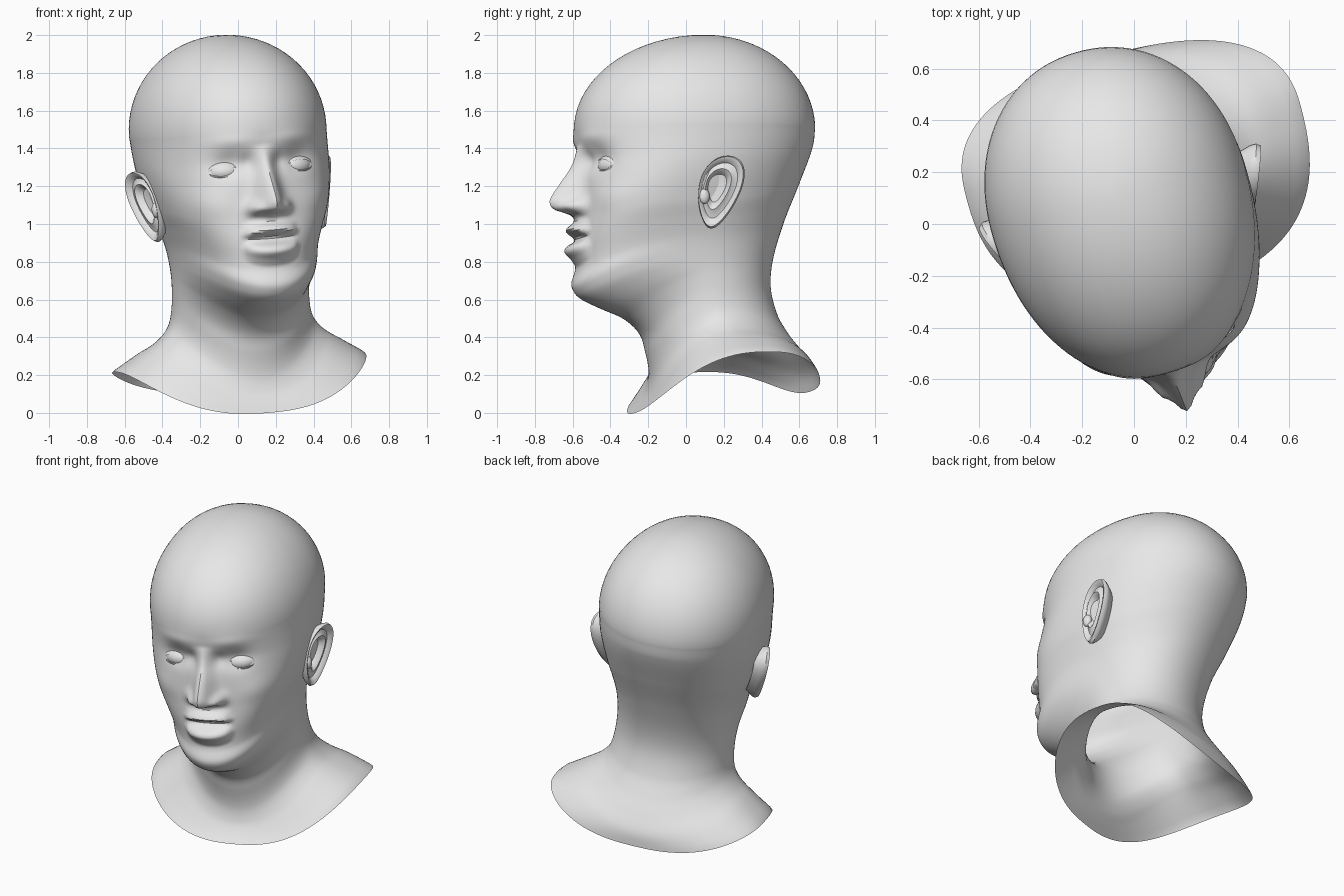
import bpy
import bmesh
from math import sin, cos, pi, sqrt, exp, radians
from mathutils import Vector, Matrix

default_cube = bpy.data.objects.get("Cube")
if default_cube:
    bpy.data.objects.remove(default_cube, do_unlink=True)

# Single clay colour
clay = bpy.data.materials.new("grey_clay")
clay.use_nodes = True
grey = (0.8, 0.8, 0.8, 1)
clay.diffuse_color = grey
clay.node_tree.nodes["Principled BSDF"].inputs["Base Color"].default_value = grey

LEAN = 0.08        # sideways tilt of the head
LEAN_PIVOT = 1.1
TEMPLE = 1.5       # height where the domed crown begins
HALF_SEGMENTS = 60


def smoothstep(low, high, value):
    t = min(max((value - low) / (high - low), 0), 1)
    return t * t * (3 - 2 * t)


def curve(points, z):
    """Smooth value at a height, from a profile listed from low to high."""
    z = min(max(z, points[0][0]), points[-1][0])
    last = len(points) - 1
    k = next(i for i in range(last) if z <= points[i + 1][0])

    def slope(i):
        (z0, v0), (z1, v1) = points[max(i - 1, 0)], points[min(i + 1, last)]
        return (v1 - v0) / (z1 - z0)

    (z0, v0), (z1, v1) = points[k], points[k + 1]
    span = z1 - z0
    t = (z - z0) / span
    blend = t * t * (3 - 2 * t)
    return (v0 + (v1 - v0) * blend + span * t * (1 - t) ** 2 * slope(k)
            - span * t * t * (1 - t) * slope(k + 1))


def place(point):
    """Tilt the upright, symmetric pose and turn it towards the left."""
    x, y, z = point
    yaw = radians(14 + 2 * smoothstep(0.2, 0.6, z))
    tilted = Vector((x - (z - LEAN_PIVOT) * LEAN, y, z + x * LEAN))
    return Matrix.Rotation(yaw, 3, 'Z') @ tilted


def surface(name, rows, loop=True, cap=False):
    """Skin a grid of points, given as rows, into one smooth object."""
    bm = bmesh.new()
    grid = [[bm.verts.new(place(p)) for p in row] for row in rows]
    count = len(rows[0])
    for lower, upper in zip(grid, grid[1:]):
        for i in range(count if loop else count - 1):
            j = (i + 1) % count
            bm.faces.new((lower[i], lower[j], upper[j], upper[i]))
    if cap:
        bm.faces.new(grid[-1])
    bmesh.ops.recalc_face_normals(bm, faces=bm.faces)
    mesh = bpy.data.meshes.new(name)
    bm.to_mesh(mesh)
    bm.free()
    mesh.materials.append(clay)
    obj = bpy.data.objects.new(name, mesh)
    bpy.context.collection.objects.link(obj)
    bpy.ops.object.select_all(action='DESELECT')
    obj.select_set(True)
    bpy.context.view_layer.objects.active = obj
    bpy.ops.object.shade_smooth_by_angle(angle=radians(40))


def ellipsoid(name, centre, radii, turn=0):
    spin = Matrix.Rotation(turn, 3, 'Z')
    circle = [2 * pi * k / 28 for k in range(28)]
    rows = []
    for i in range(17):
        lat = (i / 16 - 0.5) * pi * 0.99
        rows.append([Vector(centre) + spin @ Vector((radii[0] * cos(lat) * cos(a),
                                                     radii[1] * cos(lat) * sin(a),
                                                     radii[2] * sin(lat))) for a in circle])
    surface(name, rows)


def bump(x, z, cx, cz, sx, sz):
    """Soft mound mirrored on both sides of the face."""
    return exp(-((abs(x) - cx) / sx) ** 2 - ((z - cz) / sz) ** 2)


# Height and reach pairs for the head and neck
FRONT = [(0, .3), (.05, .255), (.11, .22), (.2, .205), (.32, .225), (.42, .26), (.5, .35),
         (.555, .48), (.6, .575), (.63, .61), (.68, .63), (.76, .605), (.9, .6),
         (1.05, .585), (1.3, .575), (1.42, .585), (TEMPLE, .59)]
BACK = [(.1, .66), (.2, .65), (.3, .595), (.4, .53), (.5, .475), (.65, .44), (.8, .455),
        (1, .52), (1.2, .605), (1.4, .685), (TEMPLE, .7)]
WIDTH = [(.275, .67), (.355, .54), (.41, .45), (.48, .39), (.56, .367), (.7, .36),
         (.8, .365), (.9, .38), (1, .41), (1.1, .445), (1.3, .49), (TEMPLE, .505)]
WIDEST = [(0, -.27), (.1, -.16), (.3, -.1), (.65, -.04), (1.05, -.04), (TEMPLE, -.11)]
NOSE_RIDGE = [(1.02, 0), (1.05, .05), (1.075, .14), (1.1, .165), (1.13, .168),
              (1.2, .125), (1.3, .055), (1.42, 0)]
# Heights here are measured from the gap between the lips
LIPS = [(-.14, 0), (-.095, .035), (-.065, .065), (-.035, .055), (0, 0),
        (.02, 0), (.045, .055), (.065, .06), (.09, .03), (.13, 0)]


def features(x, z):
    """Forward push that forms the nose, lips, sockets, brow and cheeks."""
    nose_width = 0.04 + 0.11 * max(1.36 - z, 0)
    push = curve(NOSE_RIDGE, z) * exp(-(x / nose_width) ** 2)
    push += 0.055 * bump(x, z, 0.085, 1.09, 0.034, 0.035)
    push -= 0.035 * bump(x, z, 0.18, 1.33, 0.09, 0.065)
    push -= 0.02 * bump(x, z, 0.085, 1.33, 0.035, 0.05)
    push += 0.01 * bump(x, z, 0.17, 1.45, 0.12, 0.04)
    push += 0.012 * bump(x, z, 0.3, 1.12, 0.1, 0.08)
    if abs(x) < 0.145:
        taper = sqrt(1 - (x / 0.145) ** 2)
        push += curve(LIPS, (z - 0.915) / (0.6 + 0.4 * taper)) * taper
    return push


def contour_points(z_front):
    """One rounded loop; below the brow it climbs towards the nape."""
    climb = max(1.42 - z_front, 0)
    z_side = z_front + climb * (0.23 - 0.04 * smoothstep(0.06, 0, z_front))
    z_back = z_front + climb * (0.08 + 0.43 * z_front)
    shrink = sqrt(1 - (max(z_front - TEMPLE, 0) / (2 - TEMPLE)) ** 2)
    widest = curve(WIDEST, z_front)
    front = (curve(FRONT, z_front) - widest) * shrink
    back = (curve(BACK, z_back) + widest) * shrink
    width = curve(WIDTH, z_side) * shrink
    rim = 0.4 * smoothstep(0.2, 0, z_front)
    cheeks = 0.45 * exp(-((z_front - 1.05) / 0.24) ** 2)
    points = []
    for i in range(-HALF_SEGMENTS, HALF_SEGMENTS):
        angle = pi * (abs(i) / HALF_SEGMENTS) ** 1.25
        s, c = max(sin(angle), 0), cos(angle)
        roundness = 2 / (2.1 + rim + (cheeks if c > 0 else 0))
        x = width * s ** roundness * (-1 if i < 0 else 1)
        reach = abs(c) ** roundness
        if c > 0:
            z = z_side + (z_front - z_side) * c * c
            y = -widest - front * reach - features(x, z) * smoothstep(0, 0.4, c)
        else:
            z = z_side + (z_back - z_side) * c * c
            y = -widest + back * reach
        points.append((x, y, z))
    return points


# Head, neck and shoulder rim as one open skin, closed by the crown
heights = [TEMPLE * n / 130 for n in range(130)]
heights += [TEMPLE + (2 - TEMPLE) * sin(radians(n * 4.9)) for n in range(19)]
surface("head_and_neck", [contour_points(z) for z in heights], cap=True)

# Eyes: a ball behind an upper and a lower lid
EYE = Vector((0.108, 0.09, 0.066))


def eyelid(name, centre, turn, edge):
    spin = Matrix.Rotation(turn, 3, 'Z')
    rows = []
    for j in range(9):
        row = []
        for i in range(25):
            s = 0.82 * (i / 12 - 1)
            inner = edge * (1 - (s / 0.82) ** 2)
            outer = EYE.z * sqrt(1 - s * s) * (0.99 if edge > 0 else -0.99)
            z = inner + (outer - inner) * j / 8
            depth = sqrt(max(1 - s * s - (z / EYE.z) ** 2, 0))
            row.append(centre + spin @ Vector((EYE.x * s, -EYE.y * depth, z)))
        rows.append(row)
    surface(name, rows, loop=False)


# Ears: a cupped dish with a raised rim, flared away from the head
EAR_PROFILE = [(.75, -.06), (.95, -.02), (1, 0), (.96, .018), (.87, .014), (.76, -.004),
               (.66, 0), (.56, .01), (.48, .002), (.38, -.022), (.02, -.028)]


def ear(name, side):
    rows = []
    for r, out in EAR_PROFILE:
        row = []
        for k in range(40):
            angle = 2 * pi * k / 40
            q = 0.19 * r * sin(angle) + 0.035 * (1 - r)
            p = 0.105 * r * cos(angle) * (1 + 0.3 * sin(angle)) - 0.03 * (1 - r) + 0.2 * q
            x = 0.465 + 0.4 * (p + 0.06) + 0.12 * q + out
            row.append((side * x, 0.045 + p - out * 0.4, 1.13 + q))
        rows.append(row)
    surface(name, rows, cap=True)


for side, label in ((1, "left"), (-1, "right")):
    centre = Vector((side * 0.19, -0.445, 1.292))
    turn = side * 0.25
    ellipsoid(label + "_eyeball", centre, EYE * 0.93, turn)
    eyelid(label + "_upper_lid", centre, turn, 0.034)
    eyelid(label + "_lower_lid", centre, turn, -0.026)
    ear(label + "_ear", side)
    ellipsoid(label + "_ear_flap", (side * 0.46, -0.03, 1.11), (0.022, 0.028, 0.04))
